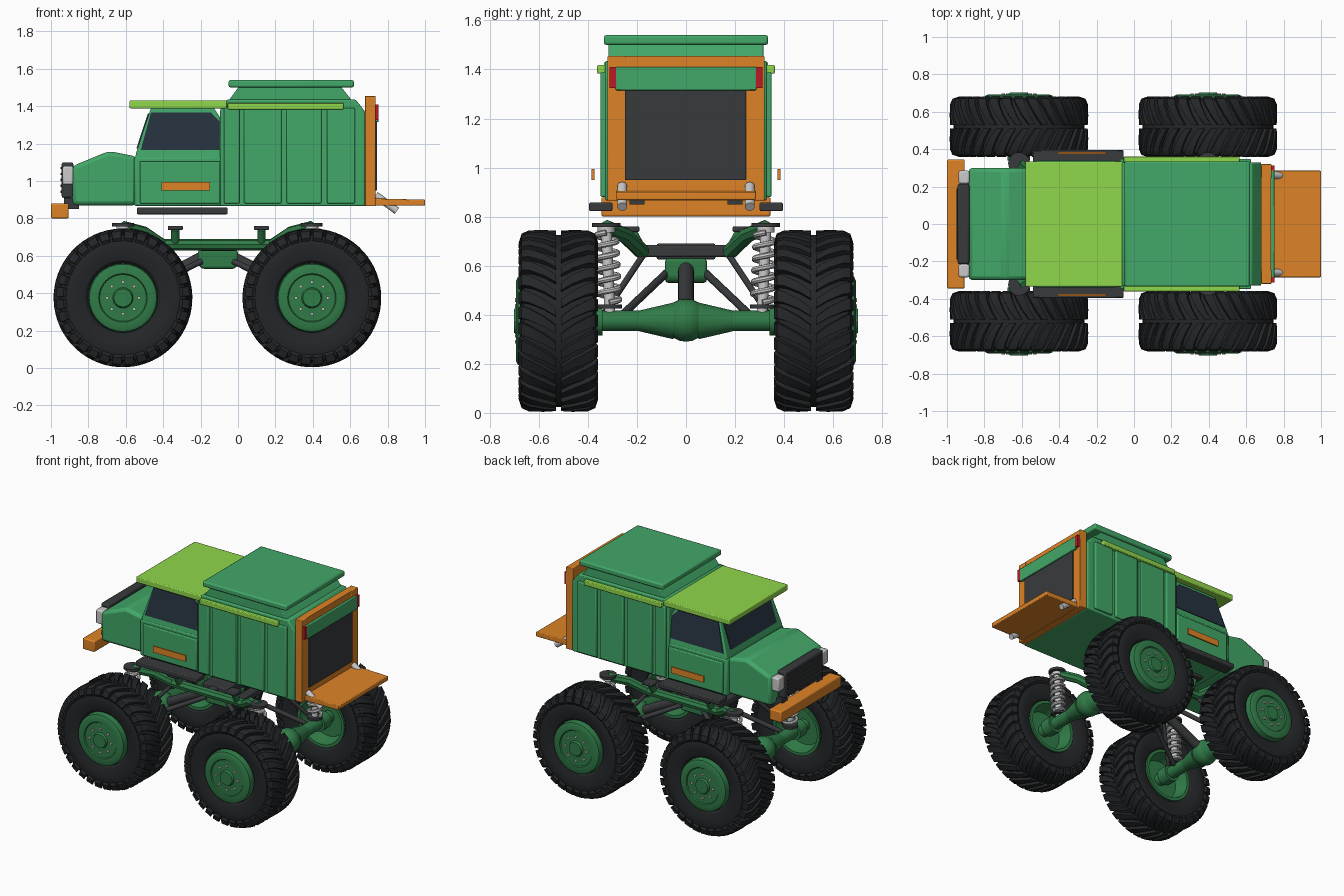
import bpy, bmesh
from math import sin, cos, pi, radians
from mathutils import Vector

if "Cube" in bpy.data.objects:
    bpy.data.objects.remove(bpy.data.objects["Cube"])

COL = dict(green=(.055, .39, .14), moss=(.03, .2, .065), orange=(.73, .23, .02), lime=(.28, .68, .07),
           dark=(.04, .042, .045), rubber=(.017, .019, .021), glass=(.02, .032, .05),
           red=(.5, .01, .02), light=(.75, .75, .77))
MAT = {}
for k, c in COL.items():
    MAT[k] = bpy.data.materials.new(k)
    MAT[k].diffuse_color = (*c, 1)


def put(name, bm, mat, bevel=0):
    bmesh.ops.recalc_face_normals(bm, faces=bm.faces)
    me = bpy.data.meshes.new(name)
    bm.to_mesh(me)
    bm.free()
    me.materials.append(MAT[mat])
    return link(name, me, bevel)


def link(name, me, bevel=0, loc=(0, 0, 0), rz=0):
    ob = bpy.data.objects.new(name, me)
    bpy.context.collection.objects.link(ob)
    ob.location, ob.rotation_euler.z = loc, rz
    if bevel:
        m = ob.modifiers.new("bevel", 'BEVEL')
        m.width, m.segments, m.limit_method = bevel, 2, 'ANGLE'
    return ob


def prism(name, pts, ya, yb, mat, bevel=0):
    """Extrude an (x, z) profile along y; ya, yb are numbers or functions of z."""
    bm = bmesh.new()
    f = lambda y, z: y(z) if callable(y) else y
    a = [bm.verts.new((x, f(ya, z), z)) for x, z in pts]
    b = [bm.verts.new((x, f(yb, z), z)) for x, z in pts]
    bm.faces.new(a)
    bm.faces.new(b)
    for i in range(len(a)):
        j = (i + 1) % len(a)
        bm.faces.new((a[i], a[j], b[j], b[i]))
    return put(name, bm, mat, bevel)


def box(name, x0, x1, y0, y1, z0, z1, mat, bevel=0):
    return prism(name, [(x0, z0), (x1, z0), (x1, z1), (x0, z1)], y0, y1, mat, bevel)


def rod(name, p, q, r, mat, r2=None, n=16):
    p, q = Vector(p), Vector(q)
    bm = bmesh.new()
    bmesh.ops.create_cone(bm, cap_ends=True, segments=n, radius1=r, radius2=r if r2 is None else r2, depth=(q - p).length)
    bm.transform((q - p).to_track_quat('Z', 'Y').to_matrix().to_4x4())
    bmesh.ops.translate(bm, vec=(p + q) / 2, verts=bm.verts)
    return put(name, bm, mat)


def sweep(name, pts, r, mat):
    cu = bpy.data.curves.new(name, 'CURVE')
    cu.dimensions, cu.bevel_depth, cu.bevel_resolution, cu.use_fill_caps = '3D', r, 2, True
    sp = cu.splines.new('POLY')
    sp.points.add(len(pts) - 1)
    for p, c in zip(sp.points, pts):
        p.co = (*c, 1)
    tmp = bpy.data.objects.new("tmp", cu)
    me = bpy.data.meshes.new_from_object(tmp)
    bpy.data.objects.remove(tmp)
    me.materials.clear()
    me.materials.append(MAT[mat])
    return link(name, me)


def lathe(bm, prof, n):
    """Revolve an (r, y) profile round the y axis."""
    rings = [[bm.verts.new((r * cos(2 * pi * i / n), y, r * sin(2 * pi * i / n))) for i in range(n)] for r, y in prof]
    for a, b in zip(rings, rings[1:]):
        for i in range(n):
            bm.faces.new((a[i], a[i - 1], b[i - 1], b[i]))
    return rings


# Tyre with chevron lugs
bm = bmesh.new()
half = [(.18, .12), (.2, .142), (.25, .156), (.3, .155), (.335, .14), (.35, .1)]
lathe(bm, half + [(r, -y) for r, y in reversed(half)] + [half[0]], 48)
N = 32
for s in (1, -1):
    for k in range(N):
        a0 = 2 * pi * (k + (.5 if s < 0 else 0)) / N
        prev = None
        for y, r, ri, da in [(.01, .368, .34, 0), (.06, .371, .34, .09), (.12, .369, .335, .17), (.15, .356, .32, .2), (.162, .32, .3, .2)]:
            w = .052 + .2 * y
            cur = [bm.verts.new((R * cos(a0 + da + t), s * y * (1 if R == r else .93), R * sin(a0 + da + t)))
                   for R, t in ((ri, -w), (r, -w * .85), (r, w * .85), (ri, w))]
            if prev:
                for i in range(4):
                    bm.faces.new((prev[i], prev[i - 1], cur[i - 1], cur[i]))
            else:
                bm.faces.new(cur)
            prev = cur
        bm.faces.new(prev)
tyre = put("tyre", bm, 'rubber')

# Rim with centre cap and wheel bolts
bm = bmesh.new()
rings = lathe(bm, [(.048, .182), (.055, .168), (.1, .165), (.125, .165), (.13, .172), (.165, .172), (.18, .165),
                   (.186, .14), (.186, -.14), (.165, -.14), (.14, -.05), (.04, -.05)], 32)
for r in (rings[0], rings[-1]):
    bm.faces.new(r)
rim = put("rim", bm, 'moss')
bm = bmesh.new()
for k in range(8):
    a = 2 * pi * k / 8
    rg = lathe(bm, [(.009, .16), (.009, .177)], 6)
    bm.faces.new(rg[1])
    bmesh.ops.translate(bm, vec=(.085 * cos(a), 0, .085 * sin(a)), verts=rg[0] + rg[1])
bolts = put("wheel_bolts", bm, 'light')

XF, XR, ZW = -.615, .395, .375
for x in (XF, XR):
    for s in (1, -1):
        loc, rz = (x, .52 * s, ZW), 0 if s > 0 else pi
        if x == XR and s == 1:
            for o in (tyre, rim, bolts):
                o.location = loc
        else:
            link("tyre", tyre.data, 0, loc)
            link("rim", rim.data, 0, loc, rz)
            link("wheel_bolts", bolts.data, 0, loc, rz)

# Axles, drive shafts, springs and links
for x, d in ((XF, 1), (XR, -1)):
    rod("axle_tube", (x, -.48, ZW), (x, .48, ZW), .042, 'moss')
    bm = bmesh.new()
    bmesh.ops.create_uvsphere(bm, u_segments=16, v_segments=10, radius=.088)
    bmesh.ops.translate(bm, vec=(x, 0, ZW + .003), verts=bm.verts)
    put("differential", bm, 'moss')
    rod("drive_shaft", (x + d * .05, 0, .4), (x + d * .44, 0, .6), .032, 'dark')
    for s in (1, -1):
        rod("axle_cone", (x, s * .05, ZW), (x, s * .2, ZW), .075, 'moss', .04)
        rod("axle_end", (x, s * .34, ZW), (x, s * .42, ZW), .06, 'moss')
        rod("shock_top", (x, s * .325, .757), (x, s * .325, .775), .058, 'dark')
        rod("shock_cap", (x, s * .325, .735), (x, s * .325, .757), .035, 'light')
        rod("shock_body", (x, s * .325, .745), (x, s * .31, .4), .022, 'light')
        rod("shock_base", (x, s * .312, .425), (x, s * .312, .442), .052, 'dark')
        T = 6 * 14
        sweep("coil_spring", [(x + .042 * cos(2 * pi * i / 14), s * (.312 + .013 * i / T) + .042 * sin(2 * pi * i / 14),
                               .45 + .285 * i / T) for i in range(T + 1)], .012, 'light')
        rod("suspension_link", (x + d * .22, s * .17, .65), (x + d * .04, s * .33, .41), .013, 'dark')
        rod("lower_link", (x + d * .42, s * .08, .57), (x + d * .04, s * .27, .39), .016, 'dark')

# Chassis rails, body mounts, gearbox
for s in (1, -1):
    sweep("chassis_rail", [(XF, s * .325, .755), (-.5, s * .25, .725), (-.4, s * .18, .658), (.18, s * .18, .658),
                           (.28, s * .25, .725), (XR, s * .325, .755)], .032, 'moss')
    for x in (-.335, .125):
        rod("mount_post", (x, s * .18, .66), (x, s * .225, .742), .022, 'moss')
        box("mount_pad", x - .04, x + .04, s * .19, s * .27, .738, .76, 'dark', .005)
for x in (-.335, -.105, .125):
    box("cross_member", x - .03, x + .03, -.17, .17, .635, .685, 'dark', .008)
box("skid_plate", -.2, -.01, -.12, .12, .625, .69, 'dark', .008)
prism("gearbox", [(-.215, .63), (-.215, .55), (-.19, .53), (-.02, .53), (0, .55), (0, .63)], -.085, .085, 'moss', .012)

# Bonnet, grille, headlights, front bumper
prism("bonnet", [(-.885, .87), (-.54, .87), (-.54, 1.13), (-.69, 1.16), (-.885, 1.08)], -.3, .3, 'green', .022)
box("grille", -.943, -.88, -.215, .215, .91, 1.1, 'dark', .01)
for i in range(5):
    box("grille_slat", -.95, -.94, -.19, .19, .935 + i * .032, .948 + i * .032, 'dark')
box("front_bumper", -1, -.905, -.345, .345, .8, .88, 'orange', .008)
for s in (1, -1):
    box("bumper_bracket", -.93, -.85, s * .17, s * .23, .85, .91, 'dark')
    box("headlight", -.938, -.88, s * .215, s * .285, .98, 1.08, 'light', .01)

# Cab with windows, doors, steps, roof
taper = lambda s, d=0: (lambda z: s * (.325 + d - max(0, z - 1.1) * .13))
box("cab_lower", -.555, -.05, -.325, .325, .865, 1.13, 'green', .012)
prism("cab_upper", [(-.553, 1.1), (-.09, 1.1), (-.09, 1.33), (-.13, 1.392), (-.465, 1.392), (-.545, 1.15)],
      taper(-1), taper(1), 'green', .008)
prism("windscreen", [(-.543, 1.175), (-.482, 1.36), (-.474, 1.36), (-.535, 1.175)], -.26, .26, 'glass')
box("cab_roof", -.58, -.06, -.335, .335, 1.388, 1.43, 'lime', .006)
for s in (1, -1):
    prism("side_window", [(-.52, 1.165), (-.1, 1.165), (-.1, 1.32), (-.145, 1.367), (-.465, 1.367)],
          taper(s, -.01), taper(s, .006), 'glass')
    box("door_panel", -.525, -.095, s * .31, s * .34, .88, 1.105, 'green', .006)
    box("door_strip", -.41, -.15, s * .374, s * .385, .95, .995, 'orange')
    box("step_board", -.54, -.055, s * .3, s * .395, .822, .858, 'dark', .006)

# Cargo box with side panels, rails, roof hatch
prism("cargo_box", [(-.095, .865), (.68, .865), (.68, 1.37), (.63, 1.435), (-.06, 1.435), (-.095, 1.385)],
      -.33, .33, 'green', .008)
for s in (1, -1):
    for a, b in ((-.075, .008), (.033, .232), (.26, .446), (.475, .625)):
        box("side_panel", a, b, s * .32, s * .348, .88, 1.39, 'green', .006)
    box("side_rail", -.055, .565, s * .33, s * .362, 1.383, 1.418, 'lime', .005)
prism("hatch_riser", [(-.05, 1.43), (.61, 1.43), (.55, 1.505), (.005, 1.505)], -.315, .315, 'green', .005)
box("roof_hatch", -.05, .62, -.335, .335, 1.5, 1.54, 'green', .01)

# Rear frame, tailgate and lamps
for s in (1, -1):
    box("rear_frame_post", .68, .735, s * .245, s * .32, .865, 1.455, 'orange', .004)
    box("rear_lamp", .73, .752, s * .285, s * .312, 1.325, 1.41, 'red')
    rod("tailgate_strut", (.735, s * .26, .925), (.85, s * .26, .84), .02, 'light')
box("rear_frame_top", .68, .733, -.25, .25, 1.32, 1.455, 'orange')
box("rear_frame_sill", .68, .733, -.25, .25, .865, .955, 'orange')
box("rear_panel", .68, .742, -.248, .245, .95, 1.325, 'dark')
box("rear_header", .73, .752, -.287, .287, 1.315, 1.41, 'green', .004)
prism("tailgate", [(.7, .868), (1, .868), (1, .9), (.7, .907)], -.285, .285, 'orange', .005)

# Smooth shading with sharp edges kept
for o in bpy.context.scene.objects:
    o.select_set(True)
    bpy.context.view_layer.objects.active = o
bpy.ops.object.shade_smooth_by_angle(angle=radians(30))

for m in bpy.data.materials:
    if m.users and not m.is_grease_pencil:
        m.use_nodes = True
        m.node_tree.nodes["Principled BSDF"].inputs["Base Color"].default_value = m.diffuse_color
